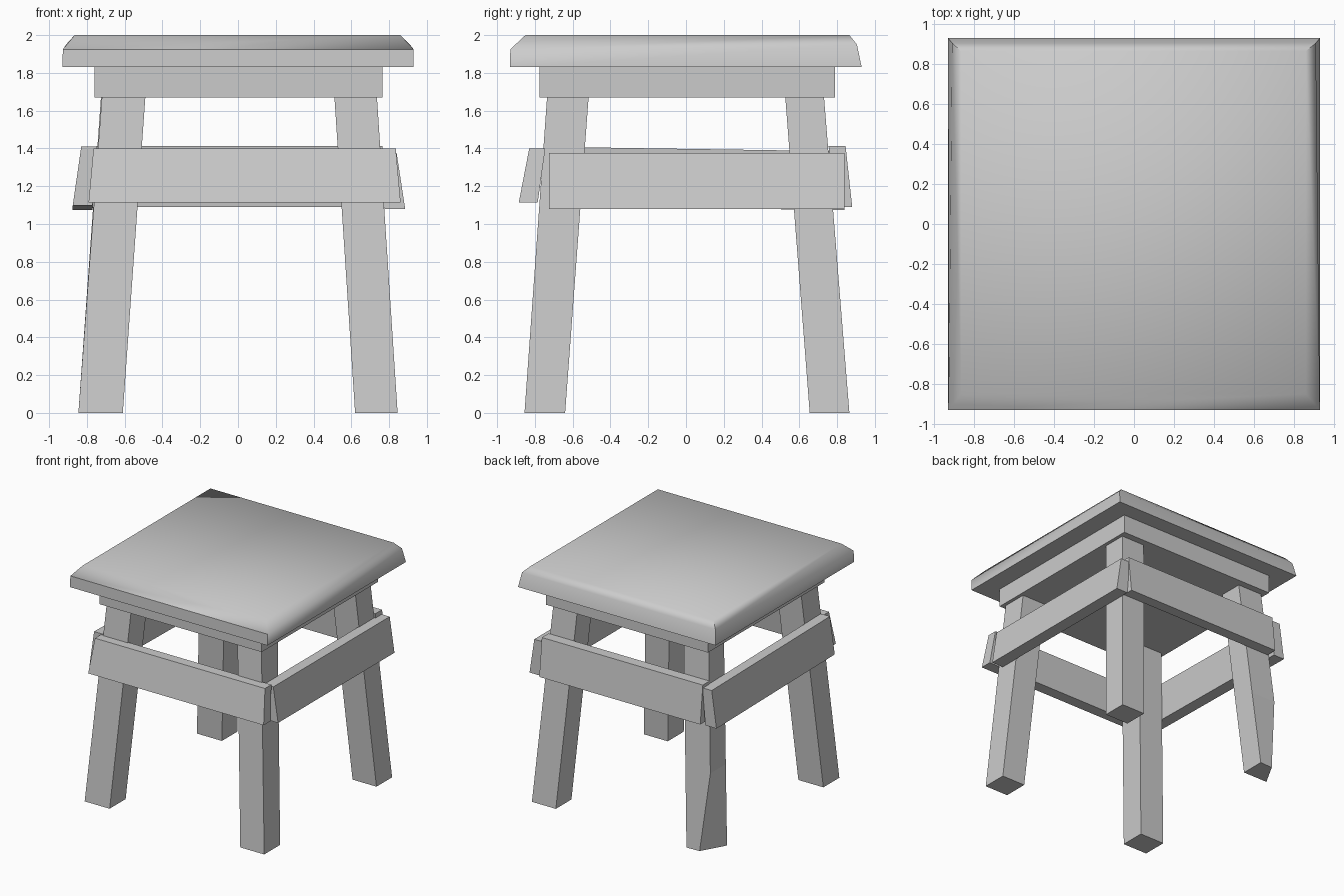
import bpy, math

if "Cube" in bpy.data.objects:
    bpy.data.objects.remove(bpy.data.objects["Cube"])


def mesh_object(name, verts, faces):
    me = bpy.data.meshes.new(name)
    me.from_pydata(verts, [], faces)
    me.update()
    ob = bpy.data.objects.new(name, me)
    bpy.context.collection.objects.link(ob)
    return ob


def loft(name, rings):
    """Skin a stack of four-sided rings, counter-clockwise, bottom to top."""
    verts = [v for ring in rings for v in ring]
    faces = [(3, 2, 1, 0)]
    for k in range(len(rings) - 1):
        for i in range(4):
            j = (i + 1) % 4
            a, b = 4 * k, 4 * k + 4
            faces.append((a + i, a + j, b + j, b + i))
    n = len(verts)
    faces.append((n - 4, n - 3, n - 2, n - 1))
    return mesh_object(name, verts, faces)


def rect(x0, x1, y0, y1, z):
    return [(x0, y0, z), (x1, y0, z), (x1, y1, z), (x0, y1, z)]


# Seat: slab with a soft bevel, steeper at the back
mid = [(-0.927, -0.93, 1.925), (0.93, -0.93, 1.925), (0.91, 0.905, 1.95), (-0.91, 0.905, 1.95)]
seat = loft("seat", [rect(-0.93, 0.93, -0.932, 0.93, 1.83), mid,
                     rect(-0.865, 0.86, -0.85, 0.865, 2.0)])
bpy.context.view_layer.objects.active = seat
seat.select_set(True)
bpy.ops.object.shade_smooth_by_angle(angle=math.radians(62))
for e in seat.data.edges:
    if set(e.vertices) == {4, 5}:      # crisp line along the front
        e.use_edge_sharp = True

# Solid apron block under the seat
loft("apron", [rect(-0.76, 0.765, -0.775, 0.79, 1.67), rect(-0.76, 0.765, -0.775, 0.79, 1.83)])

# Splayed legs: (bottom rectangle, top rectangle)
legs = {
    "front_left_leg": ((-0.845, -0.61, -0.855, -0.64), (-0.72, -0.49, -0.735, -0.515)),
    "front_right_leg": ((0.62, 0.845, -0.855, -0.64), (0.51, 0.735, -0.735, -0.515)),
    "back_right_leg": ((0.62, 0.845, 0.655, 0.865), (0.51, 0.735, 0.525, 0.73)),
    "back_left_leg": ((-0.845, -0.61, 0.655, 0.865), (-0.725, -0.49, 0.525, 0.73)),
}
for name, (lo, hi) in legs.items():
    rings = [rect(*lo, 0.0), rect(*hi, 1.68)]
    if name == "back_left_leg":
        # Chipped outer corner below mid height
        t = 0.66 / 1.68
        rings.insert(1, rect(*[a + (b - a) * t for a, b in zip(lo, hi)], 0.66))
        rings[0][3] = (-0.73, 0.86, 0.0)
    loft(name, rings)


def rail(name, axis, side, start, end, bottom, top, z0, z1, flare=0.0, dip=0.0):
    """Leaning plank: bottom/top are (inner, outer) distances from the centre."""
    def ring(pair, z, grow):
        a, b = sorted(side * d for d in pair)
        s, e = start - grow, end + grow
        r = rect(s, e, a, b, z) if axis == 'x' else rect(a, b, s, e, z)
        along = 0 if axis == 'x' else 1
        return [(p[0], p[1], p[2] - dip * (1 if p[along] > 0 else -1)) for p in r]
    loft(name, [ring(bottom, z0, flare), ring(top, z1, 0.0)])


# Rails wrapped around the outside of the legs
rail("front_rail", 'x', -1, -0.765, 0.835, (0.785, 0.885), (0.745, 0.83), 1.115, 1.40, 0.026)
rail("back_rail", 'x', 1, -0.75, 0.765, (0.785, 0.88), (0.755, 0.845), 1.09, 1.412)
rail("right_rail", 'y', 1, -0.725, 0.84, (0.775, 0.885), (0.75, 0.84), 1.08, 1.375)
rail("left_rail", 'y', -1, -0.75, 0.84, (0.77, 0.875), (0.745, 0.83), 1.085, 1.397, 0.0, 0.012)
